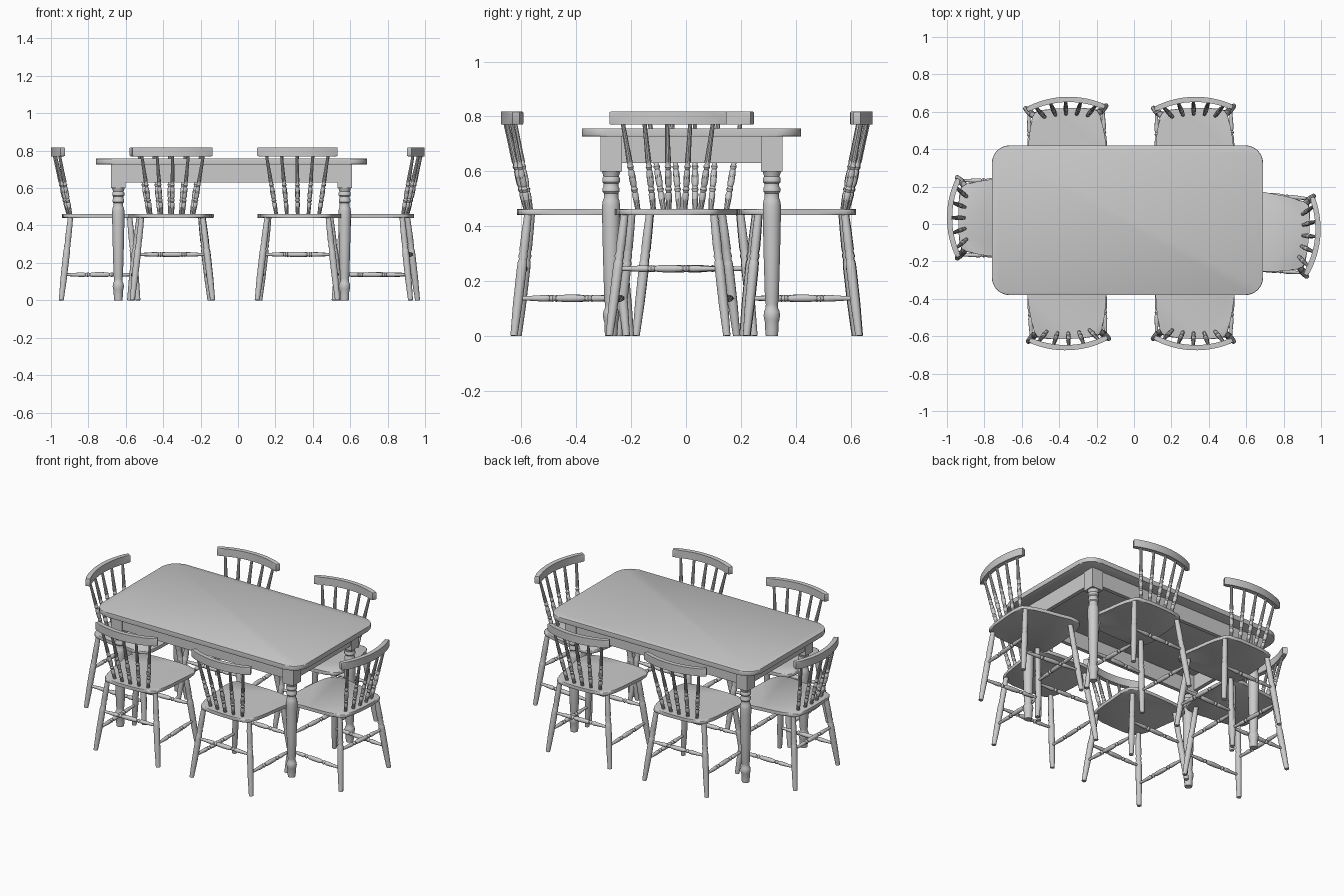
import bpy, bmesh, math
from mathutils import Vector, Matrix

if "Cube" in bpy.data.objects:
    bpy.data.objects.remove(bpy.data.objects["Cube"])


def to_mesh(name, bm):
    bmesh.ops.recalc_face_normals(bm, faces=bm.faces)
    me = bpy.data.meshes.new(name)
    bm.to_mesh(me)
    bm.free()
    for p in me.polygons:
        p.use_smooth = True
    me.set_sharp_from_angle(angle=math.radians(35))
    return me


def place(name, me, matrix=Matrix()):
    ob = bpy.data.objects.new(name, me)
    bpy.context.collection.objects.link(ob)
    ob.matrix_world = matrix
    return ob


def prism(name, outline, z0, z1, bevel=0.004):
    """Extruded outline with softened top and bottom rims."""
    bm = bmesh.new()
    lo = [bm.verts.new((x, y, z0)) for x, y in outline]
    hi = [bm.verts.new((x, y, z1)) for x, y in outline]
    caps = [bm.faces.new(lo), bm.faces.new(hi)]
    n = len(lo)
    for i in range(n):
        j = (i + 1) % n
        bm.faces.new((lo[i], lo[j], hi[j], hi[i]))
    if bevel:
        rims = list({e for f in caps for e in f.edges})
        bmesh.ops.bevel(bm, geom=rims, offset=bevel, segments=2, profile=0.5, affect='EDGES')
    return to_mesh(name, bm)


def turned(name, a, b, profile, sides=12):
    """Lathe-turned bar from a to b; profile is (fraction, radius)."""
    a, b = Vector(a), Vector(b)
    q = (b - a).to_track_quat('Z', 'Y')
    bm = bmesh.new()
    rings = []
    for t, r in profile:
        ring = []
        for k in range(sides):
            w = 2 * math.pi * k / sides
            p = a.lerp(b, t) + q @ Vector((r * math.cos(w), r * math.sin(w), 0))
            p.z = max(p.z, 0)
            ring.append(bm.verts.new(p))
        rings.append(ring)
    for r0, r1 in zip(rings, rings[1:]):
        for k in range(sides):
            m = (k + 1) % sides
            bm.faces.new((r0[k], r0[m], r1[m], r1[k]))
    bm.faces.new(rings[0])
    bm.faces.new(rings[-1])
    return to_mesh(name, bm)


def rect(cx, cy, hx, hy):
    return [(cx - hx, cy - hy), (cx + hx, cy - hy), (cx + hx, cy + hy), (cx - hx, cy + hy)]


# ---------- table ----------
TX, TY = -0.035, 0.02
HX, HY, R = 0.725, 0.40, 0.095
outline = []
for sx, sy, a0 in ((1, 1, 0), (-1, 1, 90), (-1, -1, 180), (1, -1, 270)):
    for k in range(9):
        w = math.radians(a0 + k * 90 / 8)
        outline.append((TX + sx * (HX - R) + R * math.cos(w), TY + sy * (HY - R) + R * math.sin(w)))
place("table_top", prism("table_top", outline, 0.727, 0.757, 0.005))

LX, LY, B = 0.605, 0.293, 0.039
for s, side in ((-1, "front"), (1, "back")):
    place(side + "_apron", prism("apron", rect(TX, TY + s * (LY + 0.02), LX - B, 0.012), 0.63, 0.727, 0))
for s, side in ((-1, "left"), (1, "right")):
    place(side + "_apron", prism("apron", rect(TX + s * (LX + 0.02), TY, 0.012, LY - B), 0.63, 0.727, 0))

# turned table legs with square top blocks
leg_z = [(0, .022), (.02, .024), (.05, .025), (.06, .028), (.075, .030), (.09, .028), (.10, .023),
         (.115, .022), (.13, .025), (.30, .030), (.44, .033), (.475, .033), (.495, .030), (.502, .026),
         (.52, .026), (.526, .031), (.538, .031), (.544, .027), (.555, .027), (.561, .032),
         (.575, .032), (.581, .028), (.588, .030), (.60, .034)]
for sx in (-1, 1):
    for sy in (-1, 1):
        x, y = TX + sx * LX, TY + sy * LY
        place("table_leg_block", prism("table_leg_block", rect(x, y, B, B), 0.60, 0.727, 0))
        place("table_leg", turned("table_leg", (x, y, 0), (x, y, 0.6), [(z / 0.6, r) for z, r in leg_z], 24))

# ---------- chair parts (rear of chair towards -y) ----------
parts = []


def add(name, me):
    parts.append((name, me))


# seat: half outline mirrored
half = [(0, .215), (.08, .214), (.15, .208), (.19, .198), (.212, .18), (.223, .15), (.223, .11), (.212, .03),
        (.203, -.06), (.193, -.12), (.182, -.17), (.168, -.195), (.145, -.207), (.08, -.213), (0, -.215)]
add("seat", prism("seat", half + [(-x, y) for x, y in half[-2:0:-1]], 0.441, 0.462, 0.006))

# curved crest rail
RO, TH, A = 0.487, 0.028, 26.2
CY = -0.275 + RO


def arc(r, deg):
    w = math.radians(deg)
    return (r * math.sin(w), CY - r * math.cos(w))


steps = [-A + 2 * A * k / 18 for k in range(19)]
add("crest_rail", prism("crest_rail", [arc(RO, d) for d in steps] +
                        [arc(RO - TH, d) for d in reversed(steps)], 0.770, 0.818, 0.005))

# five fanned spindles
spindle = [(0, .009), (.12, .011), (.19, .012), (.21, .009), (.24, .013), (.27, .009), (.30, .012), (.38, .0125),
           (.44, .011), (.46, .0085), (.49, .0125), (.52, .0085), (.55, .011), (.75, .009), (1, .0075)]
for i in range(-2, 3):
    tx, ty = arc(RO - TH / 2, i * 10.3)
    add("spindle", turned("spindle", (i * .057, -.182 + .003 * i * i, .455), (tx, ty, .785), spindle, 10))

# splayed legs
leg = [(0, .0135), (.1, .015), (.26, .0175), (.40, .018), (.55, .0185), (.60, .0175), (.62, .0145), (.65, .018),
       (.68, .0145), (.71, .017), (.85, .016), (1, .014)]


def leg_ends(sx, front):
    if front:
        return Vector((sx * .215, .19, 0)), Vector((sx * .165, .145, .448))
    return Vector((sx * .215, -.22, 0)), Vector((sx * .163, -.17, .448))


def leg_at(sx, front, z):
    a, b = leg_ends(sx, front)
    return a.lerp(b, z / .448)


for sx in (-1, 1):
    for front in (False, True):
        a, b = leg_ends(sx, front)
        add("front_leg" if front else "rear_leg", turned("chair_leg", a, b, leg))

# turned stretchers: low ones at the sides, higher ones across
bar_half = [(0, .007), (.12, .009), (.24, .012), (.28, .012), (.30, .008), (.33, .013), (.36, .008),
            (.39, .012), (.44, .013)]
bar = bar_half + [(.5, .0135)] + [(1 - t, r) for t, r in reversed(bar_half)]
for sx in (-1, 1):
    add("side_stretcher", turned("side_stretcher", leg_at(sx, False, .137), leg_at(sx, True, .137), bar))
for front in (False, True):
    add("cross_stretcher", turned("cross_stretcher", leg_at(-1, front, .245), leg_at(1, front, .245), bar))

# ---------- six chairs around the table ----------
for x, y, deg in ((-.358, -.40, 2), (.325, -.40, -2), (-.357, .405, 182), (.324, .405, 181.5),
                  (-.725, .033, -90), (.722, -.046, 85)):
    m = Matrix.Translation((x, y, 0)) @ Matrix.Rotation(math.radians(deg), 4, 'Z')
    for name, me in parts:
        place("chair_" + name, me, m)
